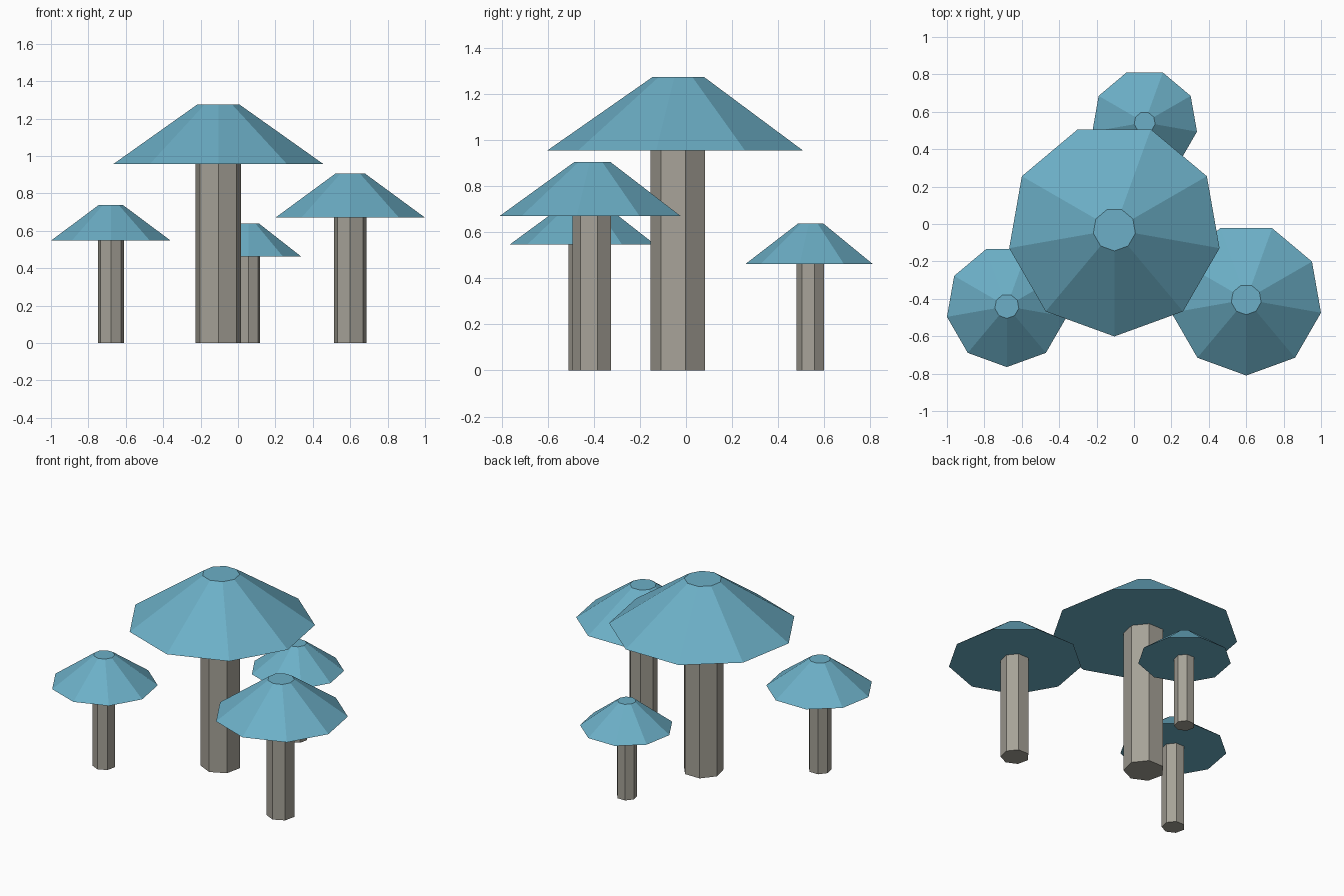
import bpy, bmesh
from math import cos, sin, pi, tau

if "Cube" in bpy.data.objects:
    bpy.data.objects.remove(bpy.data.objects["Cube"])


def material(name, color):
    mat = bpy.data.materials.new(name)
    mat.diffuse_color = (*color, 1)
    mat.use_nodes = True
    mat.node_tree.nodes["Principled BSDF"].inputs["Base Color"].default_value = mat.diffuse_color
    return mat


CAP_BLUE = material("cap_blue", (0.15, 0.43, 0.57))
STEM_GREY = material("stem_grey", (0.38, 0.36, 0.31))


def frustum(name, sides, r_bottom, r_top, height, location, mat):
    """Closed flat-faced frustum with one corner pointing to the front (-y)."""
    bm = bmesh.new()
    rings = []
    for r, z in ((r_bottom, 0), (r_top, height)):
        angles = [-pi / 2 + tau * i / sides for i in range(sides)]
        rings.append([bm.verts.new((r * cos(a), r * sin(a), z)) for a in angles])
    low, high = rings
    bm.faces.new(low[::-1])
    bm.faces.new(high)
    for i in range(sides):
        j = (i + 1) % sides
        bm.faces.new((low[i], low[j], high[j], high[i]))
    mesh = bpy.data.meshes.new(name)
    bm.to_mesh(mesh)
    bm.free()
    mesh.materials.append(mat)
    obj = bpy.data.objects.new(name, mesh)
    obj.location = location
    bpy.context.collection.objects.link(obj)
    return obj


def mushroom(name, x, y, stem_r, stem_h, cap_r, total_h):
    # Seven-sided stem and nine-sided cap with a small flat top
    frustum(name + "_stem", 7, stem_r, stem_r, stem_h, (x, y, 0), STEM_GREY)
    frustum(name + "_cap", 9, cap_r, cap_r * 0.2, total_h - stem_h,
            (x, y, stem_h), CAP_BLUE)


# The cluster: one large mushroom with three smaller ones around it
mushroom("large", -0.105, -0.03, 0.125, 0.956, 0.571, 1.275)
mushroom("right", 0.60, -0.404, 0.088, 0.67, 0.406, 0.905)
mushroom("left", -0.68, -0.44, 0.071, 0.547, 0.325, 0.738)
mushroom("back", 0.057, 0.543, 0.063, 0.463, 0.284, 0.638)
